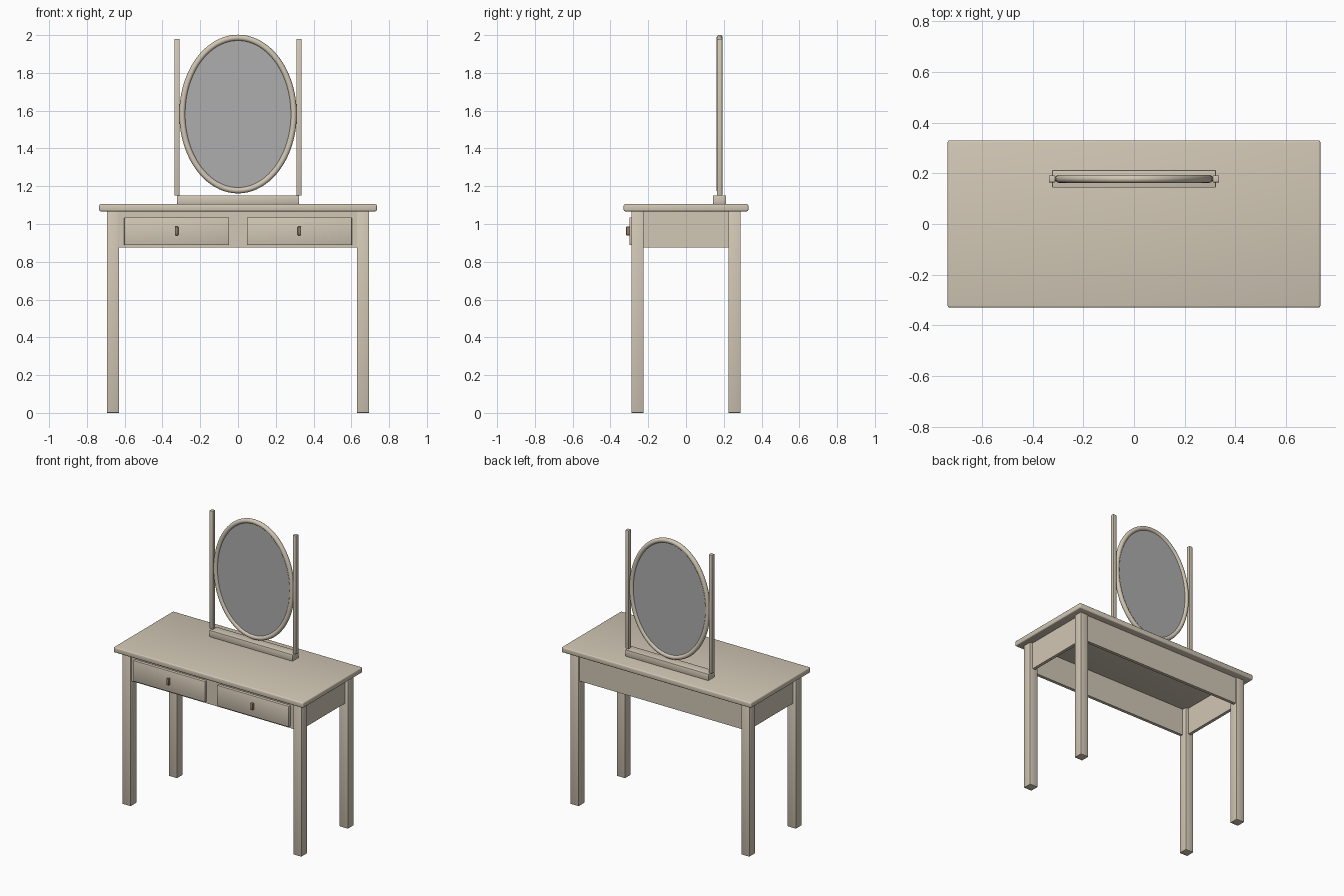
import bpy, bmesh, math

if "Cube" in bpy.data.objects:
    bpy.data.objects.remove(bpy.data.objects["Cube"])


def material(name, rgb):
    m = bpy.data.materials.new(name)
    m.diffuse_color = (*rgb, 1)
    m.use_nodes = True
    m.node_tree.nodes["Principled BSDF"].inputs["Base Color"].default_value = m.diffuse_color
    return m


WOOD = material("pale_wood", (0.64, 0.57, 0.46))
GLASS = material("mirror_glass", (0.42, 0.42, 0.42))
KNOB = material("handle_brown", (0.30, 0.21, 0.14))


def finish(name, bm, mat):
    mesh = bpy.data.meshes.new(name)
    bm.to_mesh(mesh)
    bm.free()
    ob = bpy.data.objects.new(name, mesh)
    bpy.context.collection.objects.link(ob)
    mesh.materials.append(mat)
    bpy.ops.object.select_all(action='DESELECT')
    ob.select_set(True)
    bpy.context.view_layer.objects.active = ob
    bpy.ops.object.shade_smooth_by_angle(angle=math.radians(40))
    return ob


def box(name, x, y, z, mat=WOOD, bevel=0.0, segments=2):
    """Box from (min, max) ranges, with optional rounded edges."""
    bm = bmesh.new()
    bmesh.ops.create_cube(bm, size=1)
    for v in bm.verts:
        v.co = [r[0] + (c + 0.5) * (r[1] - r[0]) for c, r in zip(v.co, (x, y, z))]
    if bevel:
        bmesh.ops.bevel(bm, geom=bm.edges[:], offset=bevel, segments=segments,
                        profile=0.5, affect='EDGES')
    return finish(name, bm, mat)


def span(centre, half):
    return (centre - half, centre + half)


# Table top
box("table_top", (-0.735, 0.735), (-0.33, 0.33), (1.067, 1.105), bevel=0.008, segments=3)

# Legs, side aprons, drawers, handles and mirror posts on both sides
for side, s in (("left", -1), ("right", 1)):
    for end, y in (("front", -0.257), ("back", 0.257)):
        box(f"{end}_{side}_leg", span(s * 0.662, 0.032), span(y, 0.032),
            (0, 1.067), bevel=0.003)
    box(f"{side}_apron", span(s * 0.662, 0.011), (-0.235, 0.235), (0.875, 1.067))
    box(f"{side}_drawer_front", span(s * 0.325, 0.278), (-0.30, -0.268),
        (0.888, 1.035), bevel=0.004)
    box(f"{side}_drawer_handle", span(s * 0.325, 0.009), (-0.317, -0.298),
        (0.94, 0.986), KNOB, bevel=0.003)
    box(f"{side}_mirror_post", span(s * 0.323, 0.013), span(0.178, 0.014),
        (1.15, 1.98), bevel=0.003)

# Front and back aprons
box("front_apron", (-0.635, 0.635), (-0.28, -0.258), (0.875, 1.067))
box("back_apron", (-0.635, 0.635), (0.258, 0.28), (0.875, 1.067))

# Mirror base
box("mirror_base", (-0.323, 0.323), span(0.178, 0.035), (1.105, 1.152), bevel=0.004)

# Oval mirror: round tube frame and thin glass
A, B, ZC, TUBE, N, M = 0.295, 0.404, 1.582, 0.016, 80, 16
bm = bmesh.new()
rings = []
for i in range(N):
    t = math.tau * i / N
    c, s = math.cos(t), math.sin(t)
    nx, nz = c / A, s / B
    length = math.hypot(nx, nz)
    ring = []
    for j in range(M):
        p = math.tau * j / M
        r = TUBE * math.cos(p) / length
        ring.append(bm.verts.new((A * c + nx * r, 0.178 + TUBE * math.sin(p),
                                  ZC + B * s + nz * r)))
    rings.append(ring)
for i in range(N):
    a, b = rings[i], rings[(i + 1) % N]
    for j in range(M):
        k = (j + 1) % M
        bm.faces.new((a[j], b[j], b[k], a[k]))
bmesh.ops.recalc_face_normals(bm, faces=bm.faces[:])
finish("mirror_frame", bm, WOOD)

bm = bmesh.new()
bmesh.ops.create_cone(bm, cap_ends=True, segments=N, radius1=1, radius2=1, depth=0.01)
for v in bm.verts:
    x, y, z = v.co
    v.co = (x * A, 0.178 - z, ZC + y * B)
finish("mirror_glass", bm, GLASS)
